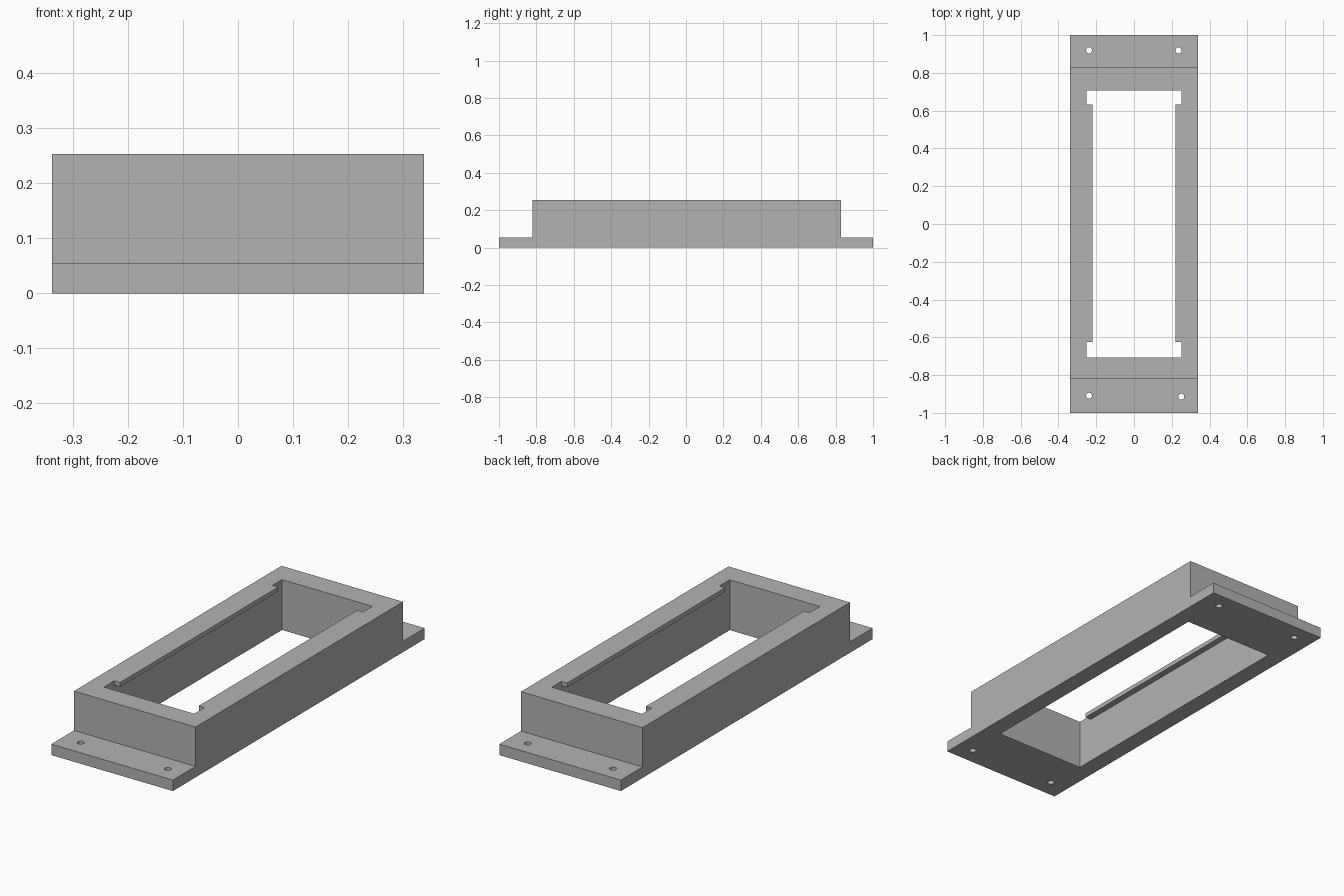
import bpy
import bmesh
from mathutils import Vector

cube = bpy.data.objects.get("Cube")
if cube:
    bpy.data.objects.remove(cube, do_unlink=True)

grey = bpy.data.materials.new("plain_grey")
grey.use_nodes = True
colour = (0.45, 0.45, 0.45, 1)
grey.diffuse_color = colour
grey.node_tree.nodes["Principled BSDF"].inputs["Base Color"].default_value = colour

HALF_W, TOP, FLANGE = 0.338, 0.253, 0.055
FRONT, BACK = -0.82, 0.828          # raised body ends
IN_X, IN_FRONT, IN_BACK = 0.251, -0.706, 0.708
LIP_X, LIP_FRONT, LIP_BACK, LIP_H = 0.219, -0.624, 0.632, 0.022


def prism(name, points, direction):
    """Extrude a closed outline along a direction."""
    bm = bmesh.new()
    face = bm.faces.new([bm.verts.new(p) for p in points])
    extruded = bmesh.ops.extrude_face_region(bm, geom=[face])["geom"]
    verts = [v for v in extruded if isinstance(v, bmesh.types.BMVert)]
    bmesh.ops.translate(bm, verts=verts, vec=Vector(direction))
    bmesh.ops.recalc_face_normals(bm, faces=bm.faces)
    mesh = bpy.data.meshes.new(name)
    bm.to_mesh(mesh)
    bm.free()
    mesh.materials.append(grey)
    obj = bpy.data.objects.new(name, mesh)
    bpy.context.collection.objects.link(obj)
    return obj


def cut(target, cutter):
    """Subtract the cutter, then discard it."""
    mod = target.modifiers.new("cut", "BOOLEAN")
    mod.operation, mod.solver, mod.object = "DIFFERENCE", "EXACT", cutter
    bpy.context.view_layer.objects.active = target
    bpy.ops.object.modifier_apply(modifier=mod.name)
    bpy.data.objects.remove(cutter, do_unlink=True)


# Raised body with a mounting flange at each end, from its side profile
side = [(-1, 0), (1, 0), (1, FLANGE), (BACK, FLANGE), (BACK, TOP),
        (FRONT, TOP), (FRONT, FLANGE), (-1, FLANGE)]
frame = prism("mounting_frame", [(-HALF_W, y, z) for y, z in side],
              (2 * HALF_W, 0, 0))

# Rectangular pocket up to the underside of the retaining lips
pocket = [(-IN_X, IN_FRONT), (IN_X, IN_FRONT), (IN_X, IN_BACK), (-IN_X, IN_BACK)]
cut(frame, prism("pocket_cutter", [(x, y, -0.1) for x, y in pocket],
                 (0, 0, 0.1 + TOP - LIP_H)))

# Opening through the top, narrowed along both long sides by the lips
right_edge = [(IN_X, IN_FRONT), (IN_X, LIP_FRONT), (LIP_X, LIP_FRONT),
              (LIP_X, LIP_BACK), (IN_X, LIP_BACK), (IN_X, IN_BACK)]
opening = right_edge + [(-x, y) for x, y in reversed(right_edge)]
cut(frame, prism("opening_cutter", [(x, y, TOP - LIP_H - 0.01) for x, y in opening],
                 (0, 0, 0.1)))

# Screw holes in the flanges
for x, y in [(-0.238, 0.919), (0.236, 0.919), (-0.238, -0.909), (0.25, -0.914)]:
    bpy.ops.mesh.primitive_cylinder_add(vertices=24, radius=0.016, depth=0.3,
                                        location=(x, y, 0))
    hole = bpy.context.object
    hole.data.materials.append(grey)
    cut(frame, hole)

# Round the hole walls, keep every corner crisp
bpy.ops.object.select_all(action="DESELECT")
frame.select_set(True)
bpy.context.view_layer.objects.active = frame
bpy.ops.object.shade_smooth_by_angle(angle=0.5)
